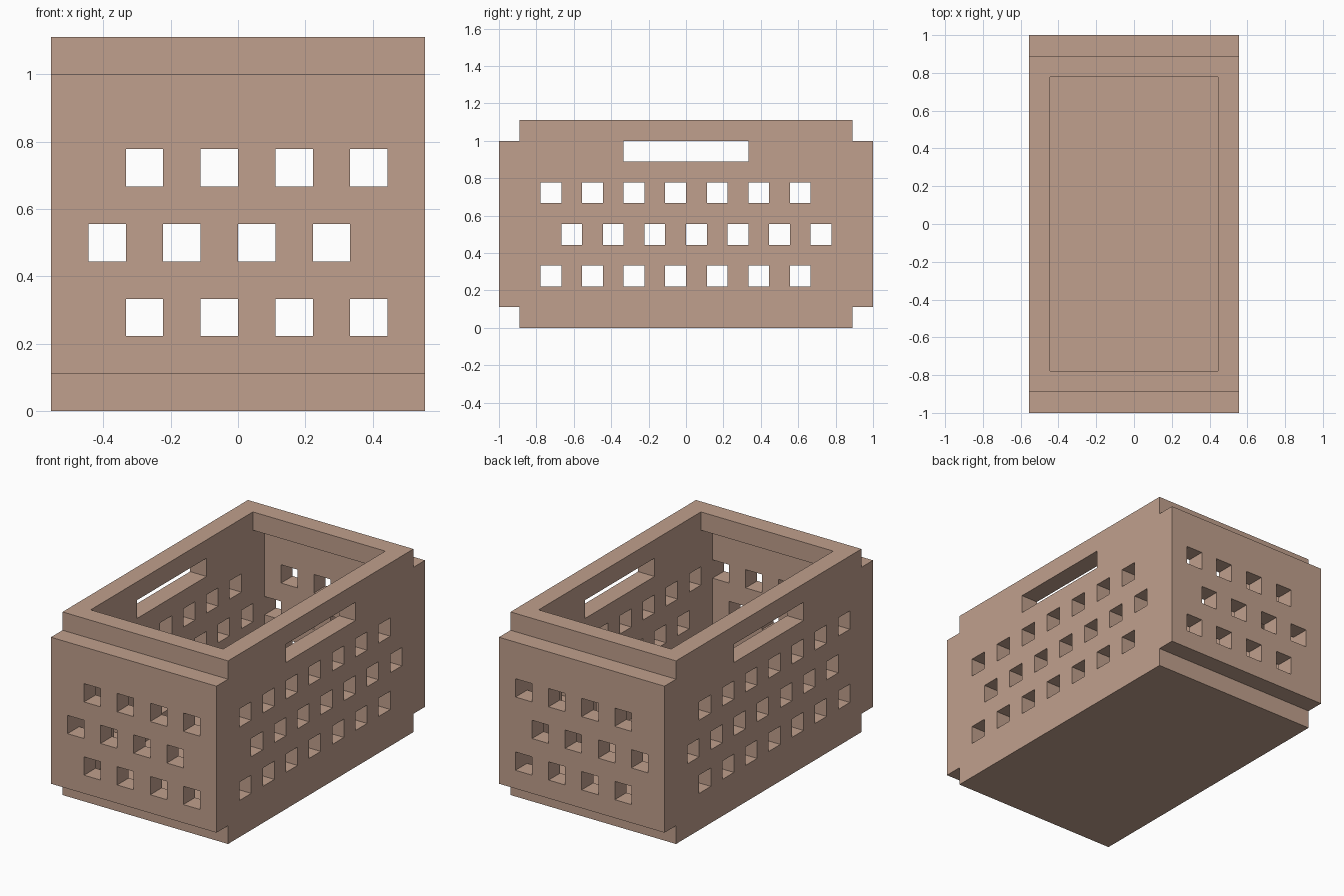
import bpy, bmesh
from mathutils import Matrix, Vector

cube = bpy.data.objects.get("Cube")
if cube:
    bpy.data.objects.remove(cube, do_unlink=True)

U = 1 / 9  # module: the crate is 10 x 18 x 10 modules

# Single material
mat = bpy.data.materials.new("dusty tan")
mat.use_nodes = True
colour = (0.527, 0.350, 0.266, 1)
mat.diffuse_color = colour
mat.node_tree.nodes["Principled BSDF"].inputs["Base Color"].default_value = colour


def boxes(name, spans):
    """One object from boxes given in modules as (x0, x1, y0, y1, z0, z1)."""
    bm = bmesh.new()
    for x0, x1, y0, y1, z0, z1 in spans:
        centre = Vector((x0 + x1, y0 + y1, z0 + z1)) * U / 2
        size = Vector((x1 - x0, y1 - y0, z1 - z0)) * U
        bmesh.ops.create_cube(bm, size=1, matrix=Matrix.Translation(centre) @ Matrix.Diagonal(size).to_4x4())
    mesh = bpy.data.meshes.new(name)
    bm.to_mesh(mesh)
    bm.free()
    mesh.materials.append(mat)
    obj = bpy.data.objects.new(name, mesh)
    bpy.context.collection.objects.link(obj)
    return obj


def perforate(obj, holes):
    """Cut box-shaped holes through a panel."""
    cutter = boxes("hole_cutter", holes)
    cutter.hide_render = True
    mod = obj.modifiers.new("holes", 'BOOLEAN')
    mod.operation = 'DIFFERENCE'
    mod.solver = 'EXACT'
    mod.object = cutter
    bpy.context.view_layer.objects.active = obj
    bpy.ops.object.modifier_apply(modifier=mod.name)
    bpy.data.objects.remove(cutter, do_unlink=True)


# Staggered rows of square holes: (bottom, side wall start, end wall start)
rows = [(2, -7, -3), (4, -6, -4), (6, -7, -3)]

# Base board
boxes("floor", [(-4, 4, -8, 8, 0, 1)])

# Long side walls with square holes and a grip slot
for name, x in (("left_side_wall", 4), ("right_side_wall", -5)):
    wall = boxes(name, [(x, x + 1, -8, 8, 0, 10)])
    holes = [(x - .5, x + 1.5, s + 2 * i, s + 2 * i + 1, z, z + 1)
             for z, s, _ in rows for i in range(7)]
    holes.append((x - .5, x + 1.5, -3, 3, 8, 9))
    perforate(wall, holes)

# End walls set outside the body, and the rim beams above them
for side, y, rim_y in (("front", -9, -8), ("back", 8, 7)):
    wall = boxes(side + "_end_wall", [(-5, 5, y, y + 1, 1, 9)])
    perforate(wall, [(e + 2 * i, e + 2 * i + 1, y - .5, y + 1.5, z, z + 1)
                     for z, _, e in rows for i in range(4)])
    boxes(side + "_rim_beam", [(-4, 4, rim_y, rim_y + 1, 9, 10)])
